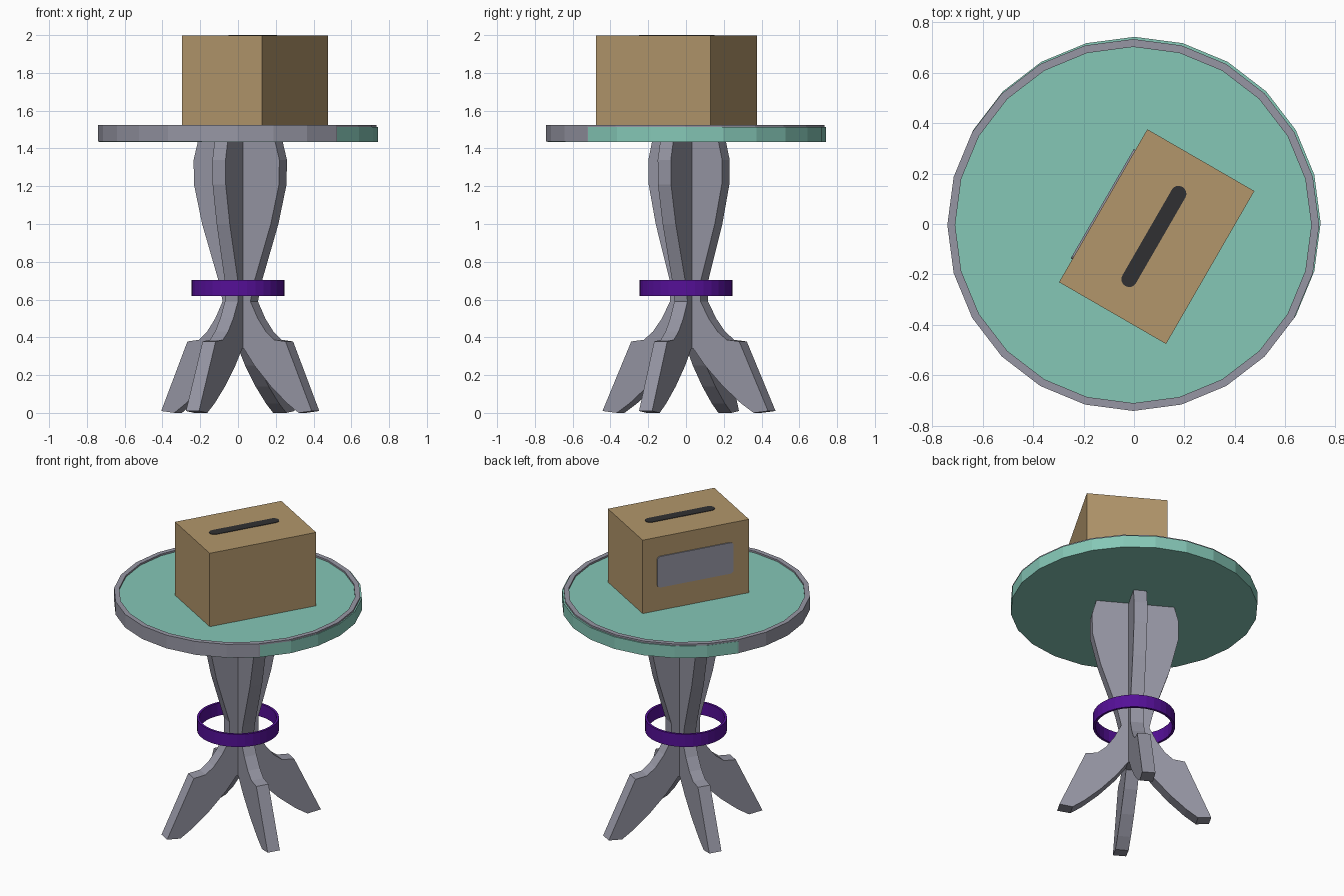
import bpy, bmesh, math
from mathutils import Matrix, Vector

if "Cube" in bpy.data.objects:
    bpy.data.objects.remove(bpy.data.objects["Cube"])


def material(name, rgb):
    m = bpy.data.materials.new(name)
    m.diffuse_color = (*rgb, 1)
    m.use_nodes = True
    m.node_tree.nodes["Principled BSDF"].inputs["Base Color"].default_value = m.diffuse_color
    return m


GREY = material("grey", (0.305, 0.305, 0.37))
GREEN = material("green", (0.235, 0.57, 0.47))
TAN = material("tan", (0.445, 0.305, 0.147))
PURPLE = material("purple", (0.09, 0.005, 0.31))
DARK = material("dark", (0.03, 0.03, 0.032))


def finish(name, bm, mat, matrix=Matrix()):
    bmesh.ops.recalc_face_normals(bm, faces=bm.faces)
    mesh = bpy.data.meshes.new(name)
    bm.to_mesh(mesh)
    bm.free()
    mesh.materials.append(mat)
    ob = bpy.data.objects.new(name, mesh)
    ob.matrix_world = matrix
    bpy.context.collection.objects.link(ob)
    return ob


def prism(name, outline, lo, hi, mat, matrix=Matrix()):
    """Extrude a flat outline from local z = lo to hi."""
    bm = bmesh.new()
    face = bm.faces.new([bm.verts.new((x, y, lo)) for x, y in outline])
    new = bmesh.ops.extrude_face_region(bm, geom=[face])["geom"]
    verts = [v for v in new if isinstance(v, bmesh.types.BMVert)]
    bmesh.ops.translate(bm, verts=verts, vec=(0, 0, hi - lo))
    return finish(name, bm, mat, matrix)


def ring(name, r_in, r_out, lo, hi, sides, mat, matrix=Matrix()):
    bm = bmesh.new()
    loops = []
    for i in range(sides):
        a = 2 * math.pi * i / sides
        loops.append([bm.verts.new((r * math.cos(a), r * math.sin(a), z))
                      for r, z in ((r_in, lo), (r_out, lo), (r_out, hi), (r_in, hi))])
    for i in range(sides):
        p, q = loops[i], loops[(i + 1) % sides]
        for k in range(4):
            j = (k + 1) % 4
            bm.faces.new((p[k], q[k], q[j], p[j]))
    return finish(name, bm, mat, matrix)


def rounded(hx, hy, r, n=4):
    """Rounded rectangle outline."""
    pts = []
    for k, (sx, sy) in enumerate(((1, 1), (-1, 1), (-1, -1), (1, -1))):
        for i in range(n + 1):
            a = math.pi / 2 * (k + i / n)
            p = (sx * (hx - r) + r * math.cos(a), sy * (hy - r) + r * math.sin(a))
            if not pts or (Vector(p) - Vector(pts[-1])).length > 1e-5:
                pts.append(p)
    if (Vector(pts[0]) - Vector(pts[-1])).length < 1e-5:
        pts.pop()
    return pts


T = Matrix.Translation


def rot(deg, axis='Z'):
    return Matrix.Rotation(math.radians(deg), 4, axis)


# Table top: green disc with a slightly offset grey rim
disc = [(0.738 * math.cos(math.radians(15 * i)), 0.738 * math.sin(math.radians(15 * i)))
        for i in range(24)]
prism("table_disc", disc, 1.435, 1.514, GREEN, T((0.002, 0.004, 0)))
ring("table_rim", 0.706, 0.737, 1.438, 1.525, 24, GREY, T((-0.003, -0.004, 0)))

# Pedestal: two crossed boards, each cut from a mirrored profile (radius, height)
side = [(0.235, 1.44), (0.262, 1.34), (0.26, 1.21), (0.21, 1.0), (0.16, 0.85),
        (0.11, 0.70), (0.085, 0.59), (0.13, 0.50), (0.18, 0.43), (0.23, 0.387),
        (0.30, 0.378), (0.46, 0.01), (0.38, 0.0), (0.31, 0.05), (0.21, 0.14),
        (0.11, 0.25), (0.045, 0.34)]
for name, angle, upper, lower in (("leg_board_a", -30, 1.0, 1.0), ("leg_board_b", 60, 0.86, 1.1)):
    half = [(r * (upper if z > 0.6 else lower), z) for r, z in side]
    outline = half + [(-r, z) for r, z in reversed(half)]
    prism(name, outline, -0.04, 0.04, GREY,
          T((0.012, 0.016, 0)) @ rot(angle) @ rot(90, 'X'))

# Purple band around the waist
ring("waist_band", 0.23, 0.245, 0.62, 0.703, 32, PURPLE)

# Box with slot in the lid and a label on its back left side
base = T((0.09, -0.05, 0)) @ rot(60)
prism("box", [(-0.35, -0.245), (0.35, -0.245), (0.35, 0.245), (-0.35, 0.245)],
      1.512, 1.997, TAN, base)
prism("lid_slot", rounded(0.227, 0.031, 0.031), 1.994, 2.0, DARK, base @ T((-0.005, 0.01, 0)))
prism("side_label", rounded(0.25, 0.102, 0.02), -0.001, 0.007, GREY,
      base @ T((0.005, 0.245, 1.768)) @ rot(-90, 'X'))
